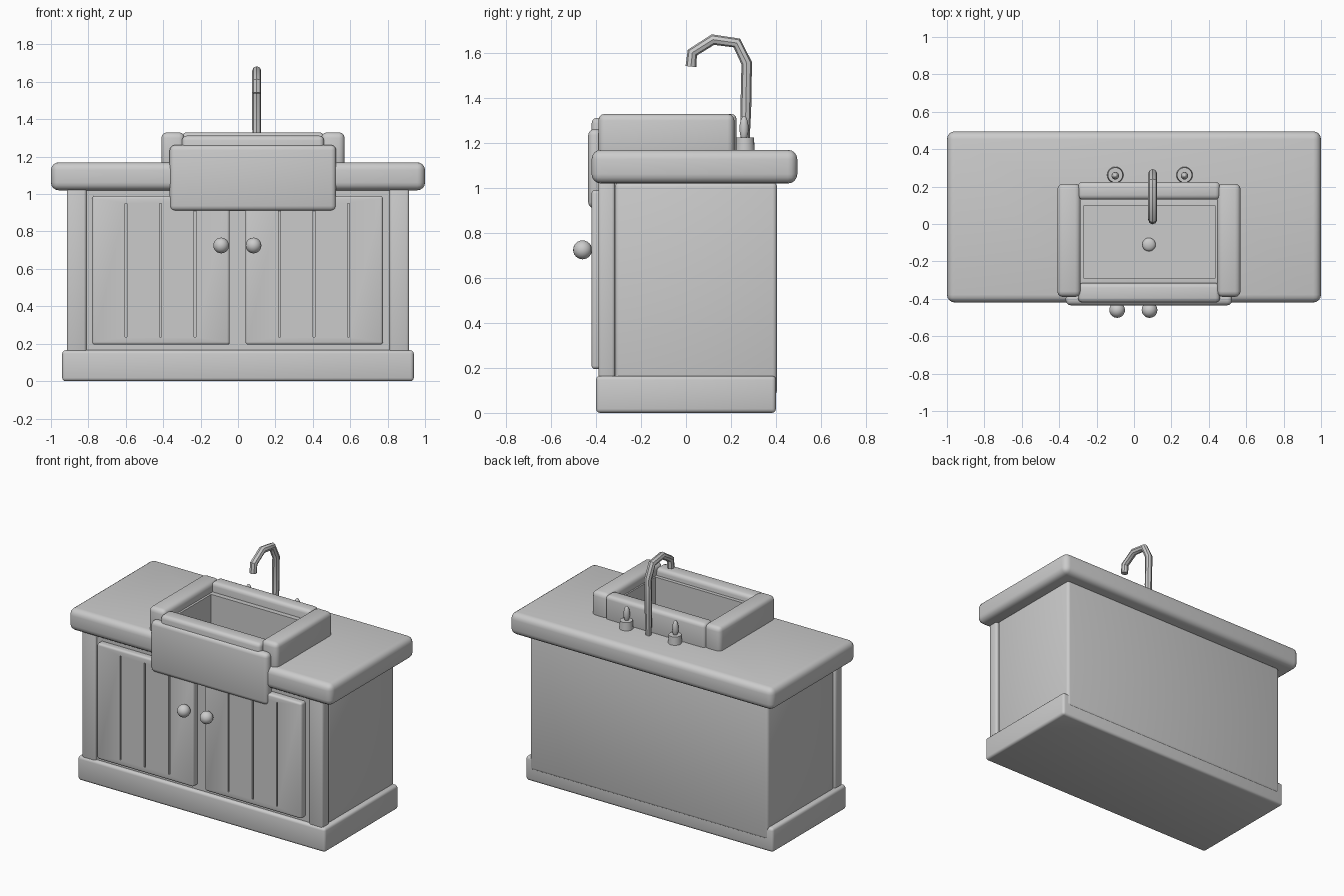
import bpy, bmesh, math
from mathutils import Vector, Matrix

cube = bpy.data.objects.get("Cube")
if cube:
    bpy.data.objects.remove(cube, do_unlink=True)

grey = bpy.data.materials.new("plain_grey")
grey.use_nodes = True
colour = (0.6, 0.6, 0.6, 1)
grey.diffuse_color = colour
grey.node_tree.nodes["Principled BSDF"].inputs["Base Color"].default_value = colour


def smooth(ob):
    bpy.ops.object.select_all(action='DESELECT')
    ob.select_set(True)
    bpy.context.view_layer.objects.active = ob
    bpy.ops.object.shade_smooth_by_angle(angle=math.radians(40))


def finish(name, bm):
    me = bpy.data.meshes.new(name)
    bm.to_mesh(me)
    bm.free()
    me.materials.append(grey)
    ob = bpy.data.objects.new(name, me)
    bpy.context.collection.objects.link(ob)
    smooth(ob)
    return ob


def box(name, xs, ys, zs, bevel=0.0, segments=3):
    """Rounded box given by its extents on each axis."""
    bm = bmesh.new()
    bmesh.ops.create_cube(bm, size=1)
    for v in bm.verts:
        for i, (lo, hi) in enumerate((xs, ys, zs)):
            v.co[i] = hi if v.co[i] > 0 else lo
    if bevel:
        bmesh.ops.bevel(bm, geom=bm.edges[:], offset=bevel, segments=segments,
                        profile=0.5, affect='EDGES')
    return finish(name, bm)


def ball(name, centre, radii):
    bm = bmesh.new()
    bmesh.ops.create_uvsphere(bm, u_segments=20, v_segments=12, radius=1)
    bmesh.ops.scale(bm, vec=radii, verts=bm.verts)
    bmesh.ops.translate(bm, vec=centre, verts=bm.verts)
    return finish(name, bm)


def cone(name, centre, r1, r2, depth):
    bm = bmesh.new()
    bmesh.ops.create_cone(bm, cap_ends=True, segments=20, radius1=r1, radius2=r2,
                          depth=depth, matrix=Matrix.Translation(centre))
    return finish(name, bm)


def carve(ob, xs, ys, zs):
    """Cut a box-shaped space out of a part."""
    cutter = box("cutter", xs, ys, zs)
    mod = ob.modifiers.new("carve", 'BOOLEAN')
    mod.operation = 'DIFFERENCE'
    mod.solver = 'EXACT'
    mod.object = cutter
    bpy.context.view_layer.objects.active = ob
    bpy.ops.object.modifier_apply(modifier=mod.name)
    bpy.data.objects.remove(cutter, do_unlink=True)


# Cabinet
box("plinth", (-0.94, 0.94), (-0.40, 0.40), (0, 0.165), 0.018)
body = box("cabinet_body", (-0.905, 0.905), (-0.315, 0.405), (0.08, 1.025), 0.02)
box("front_panel", (-0.83, 0.83), (-0.375, -0.30), (0.1, 1.03))
for side, name in ((-1, "right_post"), (1, "left_post")):
    box(name, sorted((side * 0.81, side * 0.915)), (-0.39, -0.315), (0.15, 1.03), 0.015)

# Plank doors with grooves and round knobs
for name, x0, knob_x in (("right_door", -0.78, -0.09), ("left_door", 0.04, 0.083)):
    door = box(name, (x0, x0 + 0.735), (-0.42, -0.36), (0.195, 0.99), 0.014)
    for i in (1, 2, 3):
        gx = x0 + 0.1845 * i - 0.003
        carve(door, (gx - 0.005, gx + 0.005), (-0.5, -0.405), (0.235, 0.95))
    smooth(door)
    ball(name + "_knob", (knob_x, -0.46, 0.725), (0.042, 0.042, 0.042))
    stem = cone(name + "_knob_stem", (0, 0, 0), 0.016, 0.016, 0.06)
    stem.rotation_euler.x = math.pi / 2
    stem.location = (knob_x, -0.425, 0.725)

# Countertop in one slab, opened for the sink
top = box("countertop", (-1, 1), (-0.42, 0.495), (1.02, 1.17), 0.042, 4)
carve(top, (-0.31, 0.48), (-0.6, 0.13), (0.9, 1.3))
carve(body, (-0.31, 0.48), (-0.31, 0.13), (0.91, 1.3))
smooth(top)
smooth(body)

# Sink basin
basin = box("sink_basin", (-0.32, 0.49), (-0.335, 0.15), (0.90, 1.265), 0.01)
carve(basin, (-0.27, 0.435), (-0.29, 0.095), (0.94, 1.4))
smooth(basin)
ball("drain", (0.08, -0.11, 0.945), (0.036, 0.036, 0.02))

# Sink rims and apron
box("right_rim", (-0.41, -0.285), (-0.39, 0.215), (1.12, 1.33), 0.03)
box("left_rim", (0.445, 0.57), (-0.39, 0.215), (1.12, 1.33), 0.03)
box("back_rim", (-0.30, 0.46), (0.13, 0.225), (1.12, 1.33), 0.025)
box("front_rim", (-0.30, 0.46), (-0.42, -0.315), (1.12, 1.312), 0.025)
box("apron", (-0.365, 0.525), (-0.435, -0.37), (0.91, 1.262), 0.027)

# Tap spout as a swept tube
path = [(0.262, 1.15), (0.266, 1.35), (0.27, 1.555), (0.226, 1.645),
        (0.12, 1.66), (0.028, 1.602), (0.022, 1.54)]
curve = bpy.data.curves.new("spout", 'CURVE')
curve.dimensions = '3D'
curve.bevel_depth = 0.024
curve.bevel_resolution = 2
curve.use_fill_caps = True
spline = curve.splines.new('POLY')
spline.points.add(len(path) - 1)
for i, (point, (y, z)) in enumerate(zip(spline.points, path)):
    point.co = (0.1, y, z, 1)
    point.radius = 0.75 if i == 0 else 1
    point.tilt = 0
curve.materials.append(grey)
spout = bpy.data.objects.new("spout", curve)
bpy.context.collection.objects.link(spout)
bpy.ops.object.select_all(action='DESELECT')
spout.select_set(True)
bpy.context.view_layer.objects.active = spout
bpy.ops.object.convert(target='MESH')
smooth(bpy.context.object)

# Tap handles
for name, x in (("right_handle", -0.1), ("left_handle", 0.27)):
    cone(name + "_base", (x, 0.262, 1.195), 0.044, 0.04, 0.06)
    ball(name, (x, 0.258, 1.265), (0.02, 0.02, 0.055))
